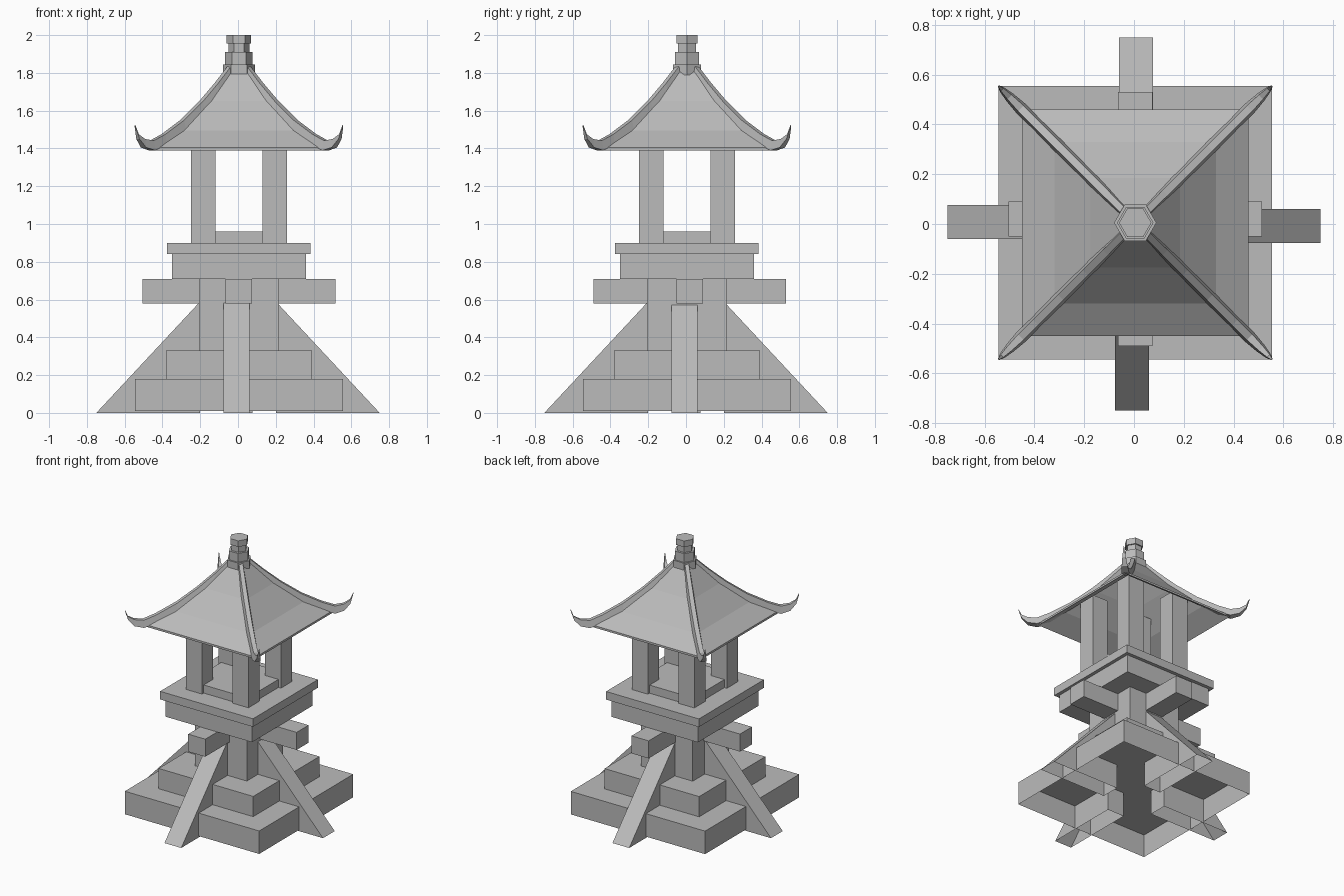
import bpy, bmesh, math
from mathutils import Matrix, Vector

old = bpy.data.objects.get("Cube")
if old:
    bpy.data.objects.remove(old, do_unlink=True)

stone = bpy.data.materials.new("grey_stone")
stone.use_nodes = True
stone.diffuse_color = (0.5, 0.5, 0.5, 1)
stone.node_tree.nodes["Principled BSDF"].inputs["Base Color"].default_value = (0.5, 0.5, 0.5, 1)

CX = 0.005  # the masonry sits slightly off the origin


def finish(name, bm, normals=True):
    if normals:
        bmesh.ops.recalc_face_normals(bm, faces=bm.faces[:])
    mesh = bpy.data.meshes.new(name)
    bm.to_mesh(mesh)
    bm.free()
    mesh.materials.append(stone)
    obj = bpy.data.objects.new(name, mesh)
    bpy.context.collection.objects.link(obj)
    return obj


def box(name, hx, hy, z0, z1, x=CX, y=CX, hollow=False):
    bm = bmesh.new()
    bmesh.ops.create_cube(bm, size=1, matrix=Matrix.Translation((x, y, (z0 + z1) / 2))
                          @ Matrix.Diagonal((2 * hx, 2 * hy, z1 - z0, 1)))
    if hollow:
        floor = [f for f in bm.faces if f.normal.z < -0.5]
        bmesh.ops.delete(bm, geom=floor, context='FACES_ONLY')
    return finish(name, bm, not hollow)


def loft(bm, rings, caps=True):
    """Skin a list of equal-length closed rings of points."""
    loops = [[bm.verts.new(p) for p in ring] for ring in rings]
    n = len(loops[0])
    for a, b in zip(loops, loops[1:]):
        for i in range(n):
            j = (i + 1) % n
            bm.faces.new((a[i], a[j], b[j], b[i]))
    if caps:
        bm.faces.new(loops[0])
        bm.faces.new(loops[-1])


# Stepped base and shaft
box("base_slab", 0.55, 0.55, 0.01, 0.18, hollow=True)
box("upper_step", 0.387, 0.387, 0.18, 0.33)
box("shaft", 0.212, 0.212, 0.33, 0.71)

# Crossed beams carrying the platform
box("cross_beam_x", 0.51, 0.07, 0.58, 0.71, y=0.02)
box("cross_beam_y", 0.07, 0.51, 0.58, 0.71, y=0.02)

# Platform
box("platform_block", 0.355, 0.355, 0.71, 0.84)
box("platform_plate", 0.38, 0.38, 0.84, 0.90)
box("chamber_floor", 0.235, 0.235, 0.90, 0.96)

# Corner posts of the lantern chamber
for sx, side in ((1, "left"), (-1, "right")):
    for sy, end in ((-1, "front"), (1, "back")):
        box(f"{end}_{side}_post", 0.065, 0.065, 0.90, 1.555,
            x=CX + sx * 0.19, y=CX + sy * 0.19)

# Sloping buttresses, open underneath
for k, side in enumerate(("front", "left", "back", "right")):
    bm = bmesh.new()
    rings = [[(x, -0.75, 0), (x, -0.2, 0.59), (x, -0.2, 0)] for x in (-0.077, 0.06)]
    loft(bm, rings)
    bmesh.ops.recalc_face_normals(bm, faces=bm.faces[:])
    under = [f for f in bm.faces if f.normal.z < -0.5]
    bmesh.ops.delete(bm, geom=under, context='FACES_ONLY')
    bm.transform(Matrix.Rotation(k * math.pi / 2, 4, 'Z'))
    finish(f"{side}_buttress", bm, False)

# Thin curved roof with four panels
profile = [(0.455, 1.405), (0.325, 1.495), (0.18, 1.65), (0.05, 1.825)]
corners = ((-1, -1), (1, -1), (1, 1), (-1, 1))
bm = bmesh.new()
outer = [[(CX + r * a, CX + r * b, z) for a, b in corners] for r, z in profile]
inner = [[(CX + r * a, CX + r * b, z - 0.015) for a, b in corners] for r, z in profile]
loft(bm, inner[::-1] + outer + [inner[-1]], caps=False)
bmesh.ops.remove_doubles(bm, verts=bm.verts[:], dist=0.0001)
finish("roof", bm)

# Hip ridges with upturned tips: distance out, bottom, top, half width
path = [(0.04, 1.79, 1.85, 0.022), (0.12, 1.70, 1.745, 0.024), (0.20, 1.605, 1.65, 0.025),
        (0.30, 1.50, 1.55, 0.026), (0.40, 1.42, 1.475, 0.026), (0.46, 1.39, 1.442, 0.026),
        (0.505, 1.405, 1.45, 0.02), (0.535, 1.45, 1.475, 0.012), (0.55, 1.515, 1.525, 0.003)]
for k, side in enumerate(("back_left", "back_right", "front_right", "front_left")):
    bm = bmesh.new()
    rings = []
    for d, low, high, w in path:
        out, across = Vector((d, d, 0)), Vector((w, -w, 0)) * 0.707
        rings.append([out - across + Vector((0, 0, low)), out + across + Vector((0, 0, low)),
                      out + across * 0.6 + Vector((0, 0, high)),
                      out - across * 0.6 + Vector((0, 0, high))])
    loft(bm, rings)
    bm.transform(Matrix.Translation((CX, CX, 0)) @ Matrix.Rotation(k * math.pi / 2, 4, 'Z'))
    finish(f"{side}_ridge", bm)

# Six-sided stacked finial
stack = [(0.085, 1.79, 1.845), (0.073, 1.845, 1.91), (0.055, 1.91, 1.955), (0.065, 1.955, 2.0)]
bm = bmesh.new()
loft(bm, [[(CX + r * math.cos(i * math.pi / 3), CX + r * math.sin(i * math.pi / 3), z)
           for i in range(6)] for r, lo, hi in stack for z in (lo, hi)])
finish("finial", bm)
